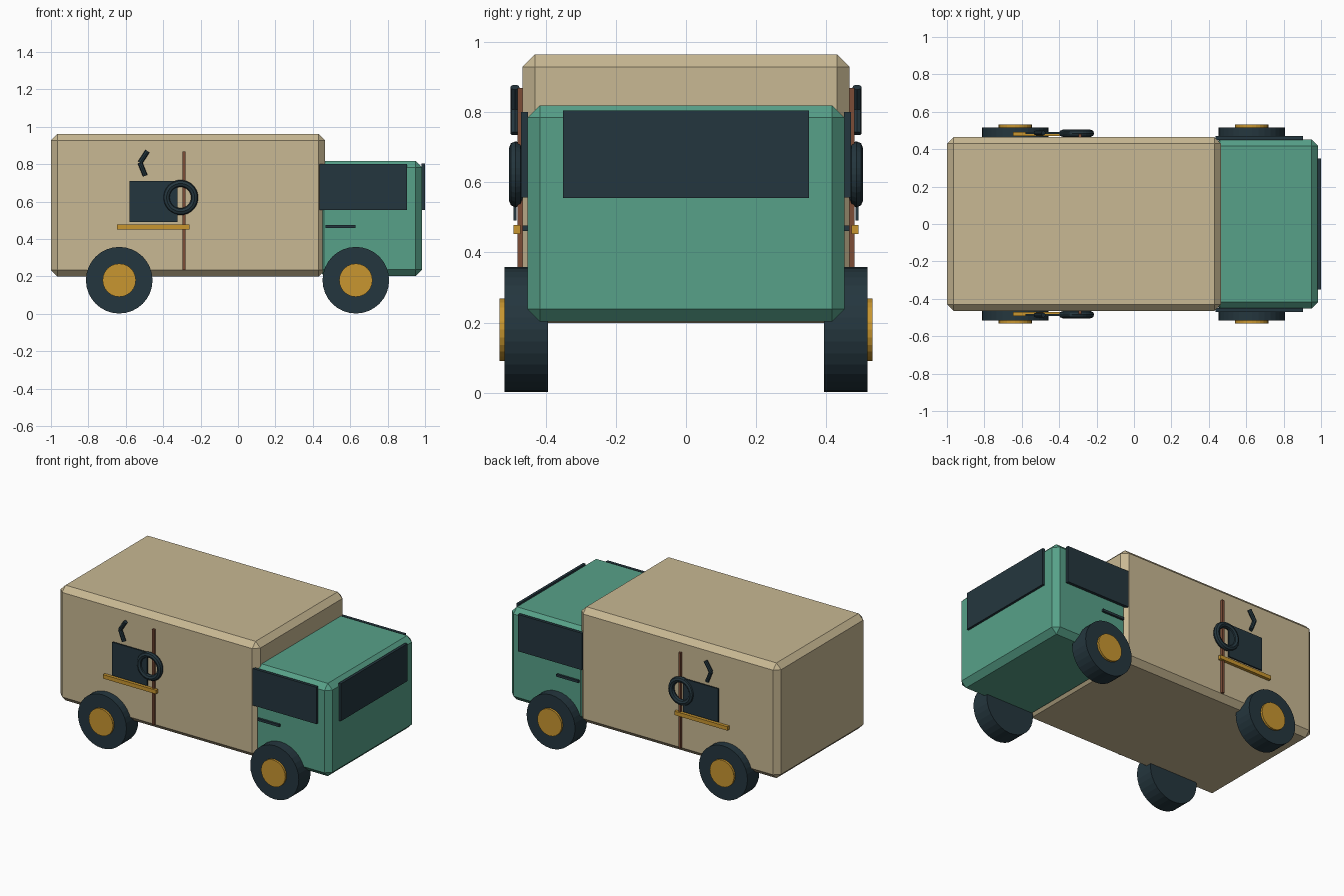
import bpy
from math import radians
from mathutils import Vector

cube = bpy.data.objects.get("Cube")
if cube:
    bpy.data.objects.remove(cube, do_unlink=True)


def material(name, r, g, b):
    """Flat material from 0-255 display values, stored as linear."""
    rgb = [((c / 255 + 0.055) / 1.055) ** 2.4 for c in (r, g, b)]
    mat = bpy.data.materials.new(name)
    mat.use_nodes = True
    mat.diffuse_color = (*rgb, 1)
    mat.node_tree.nodes["Principled BSDF"].inputs["Base Color"].default_value = (*rgb, 1)
    return mat


BEIGE = material("beige_paint", 200, 184, 147)
GREEN = material("green_paint", 87, 161, 137)
DARK = material("dark_slate", 36, 54, 62)
GOLD = material("golden_yellow", 200, 150, 48)
BROWN = material("brown_trim", 124, 76, 54)


def finish(name, mat):
    obj = bpy.context.object
    obj.name = name
    obj.data.name = name
    obj.data.materials.append(mat)
    return obj


def box(name, low, high, mat, chamfer=0):
    """Box between two corners, with optional chamfered edges."""
    low, high = Vector(low), Vector(high)
    bpy.ops.mesh.primitive_cube_add(size=1, location=(low + high) / 2)
    obj = finish(name, mat)
    obj.scale = high - low
    bpy.ops.object.transform_apply(location=False, rotation=False, scale=True)
    if chamfer:
        bevel = obj.modifiers.new("chamfer", "BEVEL")
        bevel.width = chamfer
        bevel.segments = 1
    return obj


def side_box(name, side, x, y, z, mat):
    """Box on one flank; y gives inner and outer distance from the middle."""
    y0, y1 = sorted(side * v for v in y)
    return box(name, (x[0], y0, z[0]), (x[1], y1, z[1]), mat)


def rod(name, start, end, radius, sides, mat):
    """Cylinder between two points."""
    start, end = Vector(start), Vector(end)
    axis = end - start
    bpy.ops.mesh.primitive_cylinder_add(
        vertices=sides, radius=radius, depth=axis.length,
        location=(start + end) / 2, rotation=axis.to_track_quat("Z", "Y").to_euler())
    return finish(name, mat)


# Bodywork
box("cargo_box", (-1, -0.465, 0.199), (0.465, 0.465, 0.963), BEIGE, 0.035)
box("cab", (0.425, -0.451, 0.203), (0.985, 0.451, 0.818), GREEN, 0.035)
box("windshield", (0.982, -0.35, 0.555), (1.0, 0.35, 0.803), DARK)

for side, label in ((-1, "right"), (1, "left")):
    # Cab side window and door handle
    side_box(f"{label}_window", side, (0.436, 0.904), (0.45, 0.47), (0.556, 0.8), DARK)
    side_box(f"{label}_door_handle", side, (0.467, 0.627), (0.45, 0.465), (0.46, 0.476), DARK)

    # Wheels and hubs
    for x, end in ((-0.635, "rear"), (0.63, "front")):
        rod(f"{label}_{end}_wheel", (x, side * 0.393, 0.18), (x, side * 0.517, 0.18), 0.178, 32, DARK)
        rod(f"{label}_{end}_hub", (x, side * 0.45, 0.18), (x, side * 0.531, 0.18), 0.089, 24, GOLD)

    # Flank emblem: post, shelf, panel, ring and bent bar
    side_box(f"{label}_post", side, (-0.296, -0.28), (0.46, 0.48), (0.235, 0.868), BROWN)
    side_box(f"{label}_shelf", side, (-0.648, -0.258), (0.471, 0.491), (0.452, 0.478), GOLD)
    side_box(f"{label}_panel", side, (-0.58, -0.323), (0.482, 0.491), (0.49, 0.711), DARK)
    bpy.ops.mesh.primitive_torus_add(
        location=(-0.307, side * 0.485, 0.622), rotation=(radians(90), 0, 0),
        major_radius=0.075, minor_radius=0.019, major_segments=32, minor_segments=8)
    finish(f"{label}_ring", DARK)
    points = [(x, side * 0.487, z) for x, z in ((-0.484, 0.87), (-0.524, 0.808), (-0.496, 0.738))]
    for part, start, end in zip(("upper", "lower"), points, points[1:]):
        rod(f"{label}_{part}_bent_bar", start, end, 0.013, 8, DARK)
